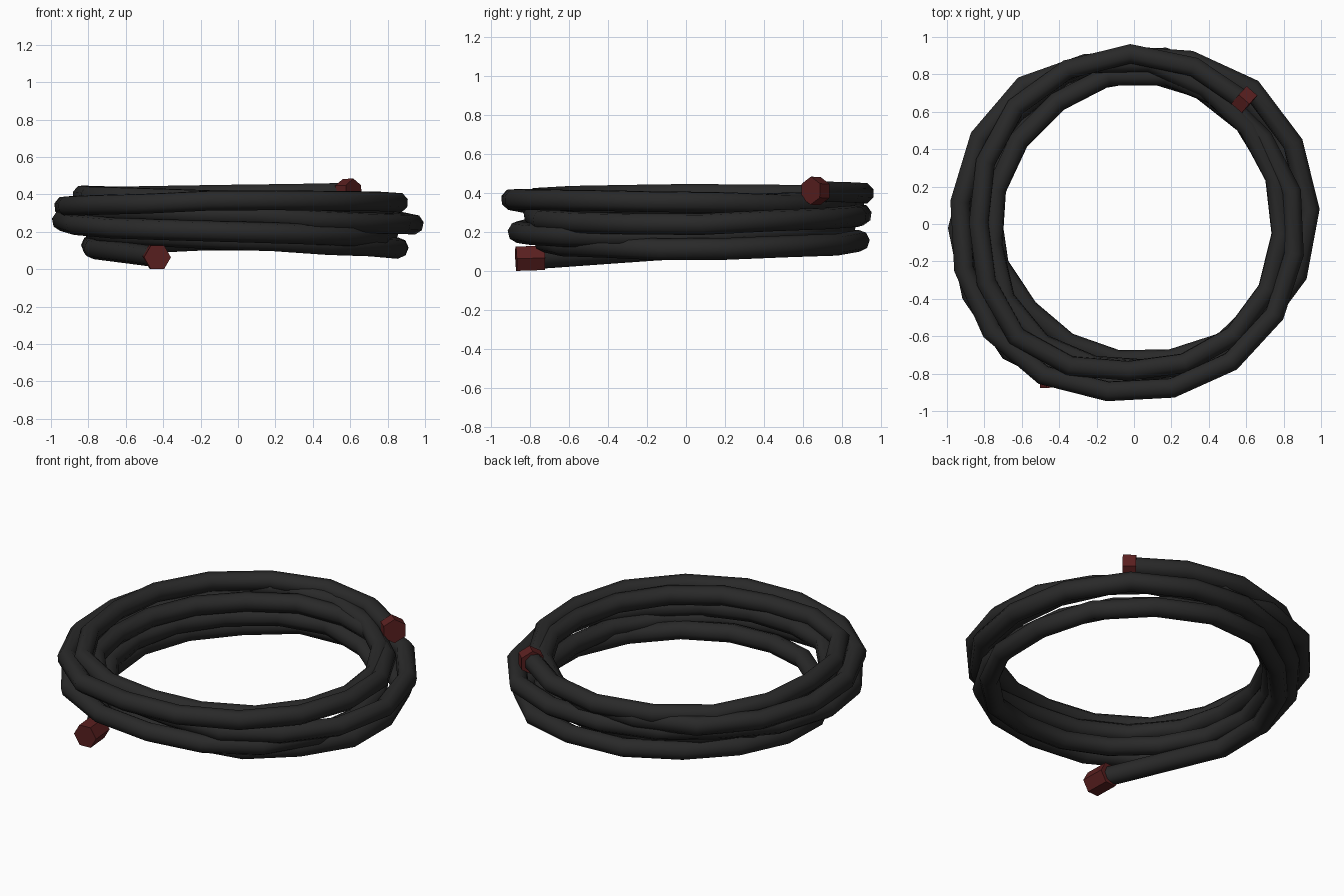
import bpy, math
from mathutils import Vector, Quaternion

if "Cube" in bpy.data.objects:
    bpy.data.objects.remove(bpy.data.objects["Cube"])


def material(name, rgb):
    m = bpy.data.materials.new(name)
    m.diffuse_color = (*rgb, 1)
    m.use_nodes = True
    m.node_tree.nodes["Principled BSDF"].inputs["Base Color"].default_value = m.diffuse_color
    return m


rubber = material("black rubber", (0.022, 0.022, 0.022))
red = material("dark red", (0.10, 0.014, 0.014))

# Loose coil winding clockwise and upward: (radius, height) every 45 degrees
START = 180
KEYS = [(.80, .125), (.81, .14), (.90, .16), (.92, .13),     # 180 135 90 45
        (.87, .11), (.80, .13), (.735, .16), (.725, .18),    # 0 315 270 225
        (.77, .20), (.78, .22), (.82, .23), (.80, .20),
        (.80, .18), (.85, .18), (.86, .20), (.95, .22),
        (.94, .26), (.87, .285), (.90, .29), (.96, .27),
        (.94, .24), (.86, .25), (.78, .29), (.81, .31),
        (.76, .305), (.76, .315), (.81, .325), (.82, .34),
        (.865, .355), (.90, .365), (.90, .37), (.955, .345),
        (.935, .335), (.95, .35), (.87, .36), (.80, .35),
        (.79, .335), (.80, .345), (.785, .365), (.87, .385),
        (.83, .395), (.89, .39), (.91, .40), (.885, .41)]


def coil_point(angle):
    """Point on the coil, smoothly blended between the keys."""
    f = min((START - angle) / 45, len(KEYS) - 1.001)
    i = int(f)
    t = f - i
    t = t * t * (3 - 2 * t)
    (r0, z0), (r1, z1) = KEYS[i], KEYS[i + 1]
    a = math.radians(angle)
    r = r0 + (r1 - r0) * t
    return Vector((r * math.cos(a), r * math.sin(a), z0 + (z1 - z0) * t))


STEPS = 88
FIRST, LAST = 190, 47 - 360 * 5
path = [Vector((-.43, -.78, .066)),          # straight loose end at the bottom
        Vector((-.77, -.16, .11))]
path += [coil_point(FIRST + (LAST - FIRST) * i / STEPS) for i in range(1, STEPS + 1)]

# Hose: eight-sided tube along the path
curve = bpy.data.curves.new("hose", "CURVE")
curve.dimensions = "3D"
curve.bevel_depth = 0.056
curve.bevel_resolution = 2
curve.use_fill_caps = True
spline = curve.splines.new("POLY")
spline.points.add(len(path) - 1)
for p, co in zip(spline.points, path):
    p.co = (*co, 1)
hose = bpy.data.objects.new("hose", curve)
bpy.context.collection.objects.link(hose)
curve.materials.append(rubber)
bpy.context.view_layer.objects.active = hose
hose.select_set(True)
bpy.ops.object.convert(target="MESH")
bpy.ops.object.shade_smooth_by_angle(angle=math.radians(50))


# Hexagonal end fittings
def fitting(name, centre, axis, length, roll):
    bpy.ops.mesh.primitive_cylinder_add(vertices=6, radius=0.072, depth=length)
    ob = bpy.context.object
    ob.name = name
    ob.rotation_mode = "QUATERNION"
    spin = Quaternion((0, 0, 1), math.radians(roll))
    ob.rotation_quaternion = Vector(axis).to_track_quat("Z", "X") @ spin
    ob.location = centre
    ob.data.materials.append(red)


fitting("lower_fitting", (-.435, -.80, .066), (-.06, 1, .03), 0.145, 0)
fitting("upper_fitting", (.59, .665, .412), (.75, -.66, 0.03), 0.075, 30)
